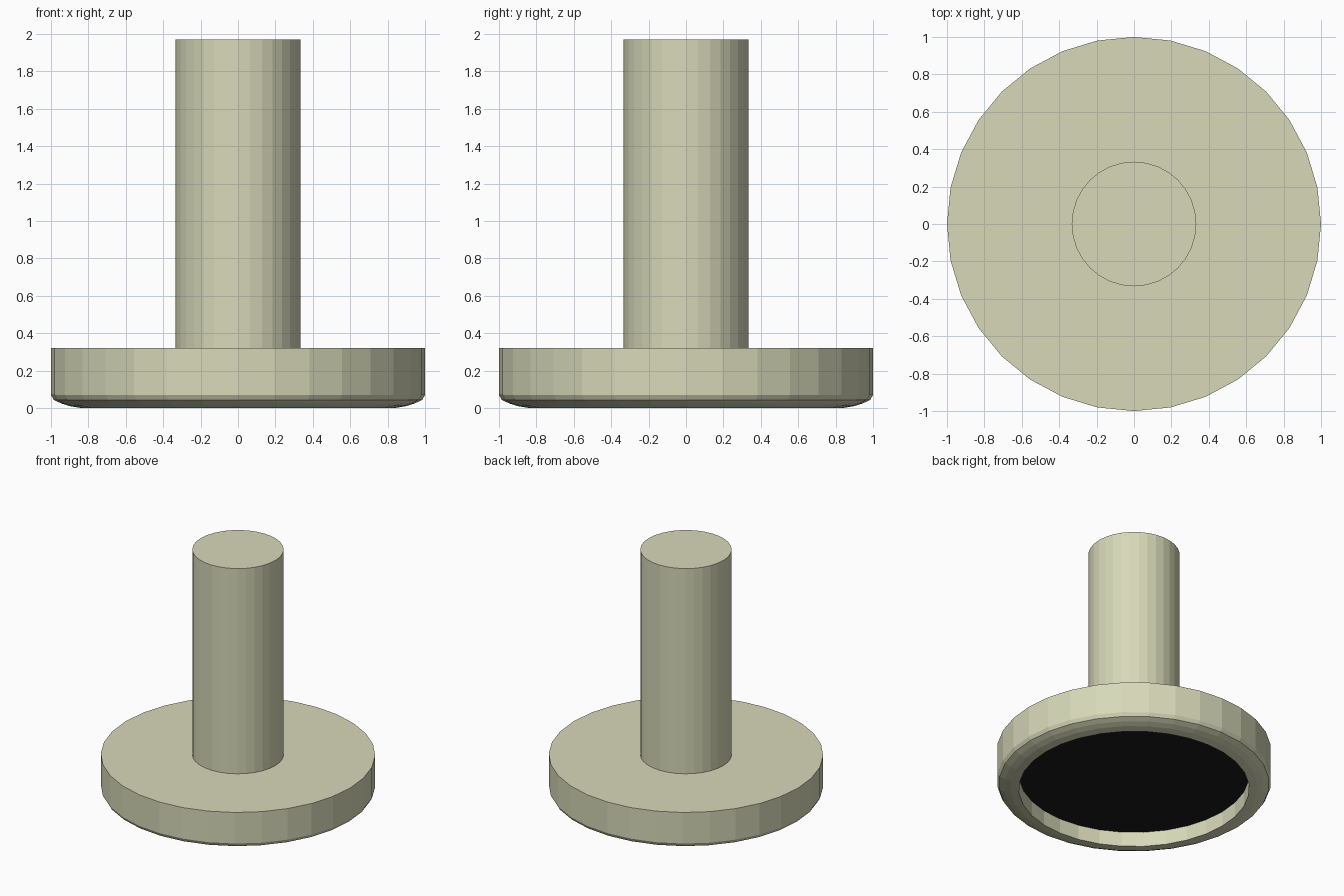
import bpy, bmesh
from math import cos, sin, tau

if "Cube" in bpy.data.objects:
    bpy.data.objects.remove(bpy.data.objects["Cube"])

SIDES = 32


def material(name, color):
    m = bpy.data.materials.new(name)
    m.diffuse_color = color
    m.use_nodes = True
    m.node_tree.nodes["Principled BSDF"].inputs["Base Color"].default_value = m.diffuse_color
    return m


def lathe(name, profile, mat):
    """Revolve (radius, z) points around z; radius 0 closes to a flat cap."""
    bm = bmesh.new()
    rings = [[bm.verts.new((r * cos(tau * i / SIDES), r * sin(tau * i / SIDES), z))
              for i in range(SIDES)] for r, z in profile if r > 0]
    for a, b in zip(rings, rings[1:]):
        for i in range(SIDES):
            j = (i + 1) % SIDES
            bm.faces.new((a[i], a[j], b[j], b[i]))
    if profile[0][0] == 0:
        bm.faces.new(list(reversed(rings[0])))
    if profile[-1][0] == 0:
        bm.faces.new(rings[-1])
    if len(rings) > 1:
        bmesh.ops.recalc_face_normals(bm, faces=bm.faces)
    mesh = bpy.data.meshes.new(name)
    bm.to_mesh(mesh)
    bm.free()
    mesh.materials.append(mat)
    obj = bpy.data.objects.new(name, mesh)
    bpy.context.collection.objects.link(obj)
    return obj


olive = material("olive", (0.68, 0.69, 0.48, 1))
black = material("black", (0.01, 0.01, 0.01, 1))

# Round foot: flat top, rounded lower edge, hollow underneath
lathe("foot_base", [(0, 0.32), (1, 0.32), (1, 0.07), (0.985, 0.043), (0.945, 0.024),
                    (0.90, 0.01), (0.84, 0), (0.84, 0.12), (0, 0.12)], olive)

# Dark pad filling the recess, just below its ceiling
lathe("foot_pad", [(0, 0.125), (0.838, 0.125), (0.838, 0.117), (0, 0.117)], black)

# Upright stem
lathe("stem", [(0, 1.97), (0.333, 1.97), (0.333, 0.32), (0, 0.32)], olive)
